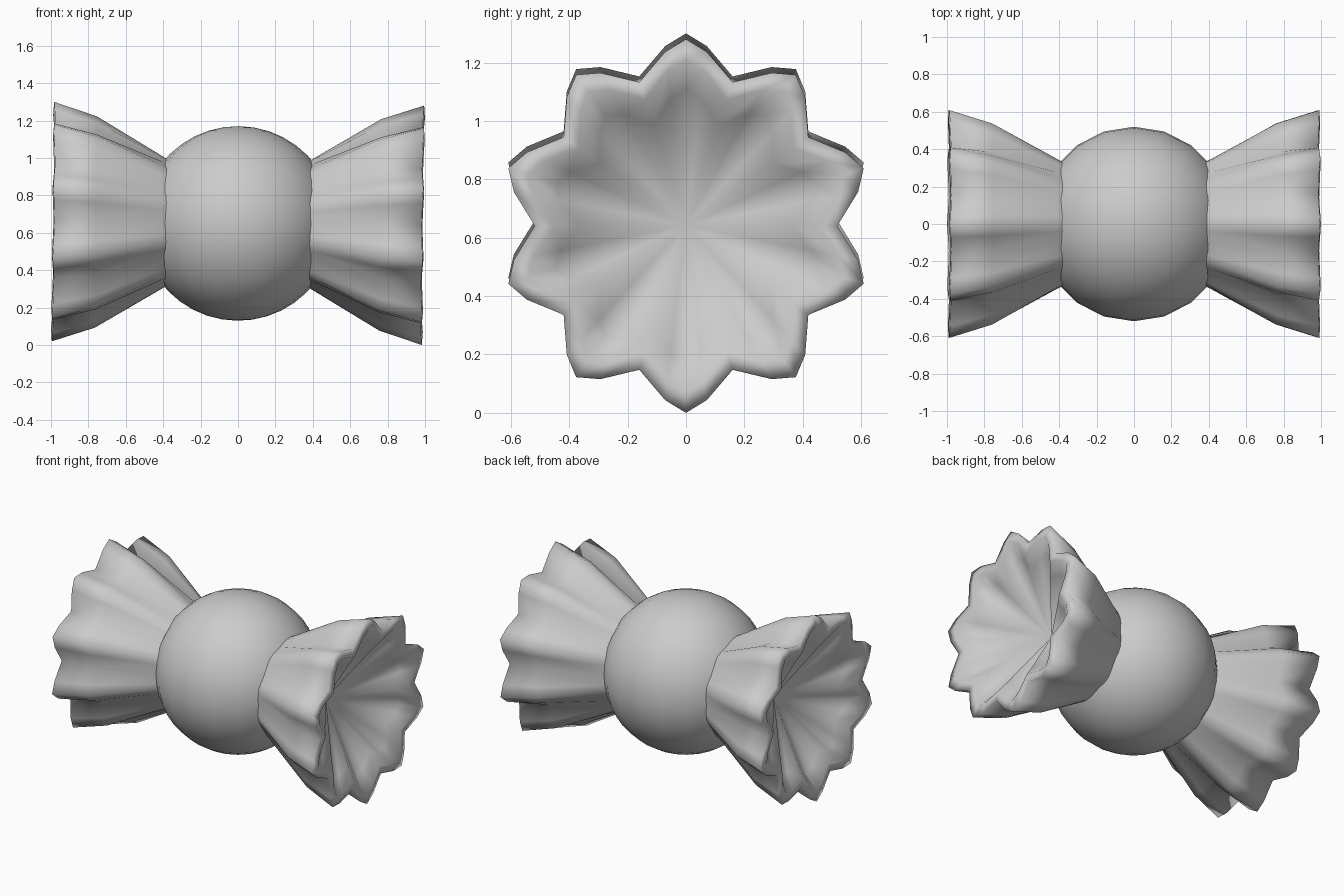
import bpy, bmesh
from math import sin, cos, pi, radians
from mathutils import Matrix

cube = bpy.data.objects.get("Cube")
if cube:
    bpy.data.objects.remove(cube, do_unlink=True)

CENTRE_Z = 0.65
TILT = 0.01      # slight lean of the whole sweet
PLEATS = 10

grey = bpy.data.materials.new("wrapper_grey")
grey.use_nodes = True
colour = (0.6, 0.6, 0.6, 1)
grey.diffuse_color = colour
grey.node_tree.nodes["Principled BSDF"].inputs["Base Color"].default_value = colour


def finish(name, bm):
    """Tilt, lift, smooth and link a finished mesh."""
    bmesh.ops.recalc_face_normals(bm, faces=bm.faces)
    bm.transform(Matrix.Translation((0, 0, CENTRE_Z)) @ Matrix.Rotation(TILT, 4, 'Y'))
    mesh = bpy.data.meshes.new(name)
    bm.to_mesh(mesh)
    bm.free()
    mesh.shade_smooth()
    mesh.materials.append(grey)
    obj = bpy.data.objects.new(name, mesh)
    bpy.context.collection.objects.link(obj)


def pleat_ring(bm, side, x, tip, valley, wave):
    """One star-shaped ring: tip, shoulder, valley, shoulder for every pleat."""
    shoulder = valley + (tip - valley) * 0.68
    steps = ((0, tip, wave), (6.8, shoulder, 0), (18, valley, -wave), (29.2, shoulder, 0))
    ring = []
    for i in range(PLEATS):
        for turn, r, dx in steps:
            a = pi / 2 + radians(i * 360 / PLEATS + turn)
            ring.append(bm.verts.new((side * (x + dx), r * cos(a), r * sin(a))))
    return ring


def wrapper_end(name, side):
    """Pleated flare with a thick rim and a shallow hollow running in to a point."""
    bm = bmesh.new()
    # x, tip radius, valley radius, wave of the edge
    profile = [(0.30, 0.295, 0.290, 0),
               (0.39, 0.345, 0.336, 0),
               (0.76, 0.565, 0.475, 0),
               (0.985, 0.64, 0.518, 0.004),
               (0.99, 0.57, 0.455, 0.004),
               (0.92, 0.47, 0.365, 0)]
    rings = [pleat_ring(bm, side, *row) for row in profile]
    n = len(rings[0])
    for a, b in zip(rings, rings[1:]):
        for i in range(n):
            j = (i + 1) % n
            bm.faces.new((a[i], a[j], b[j], b[i]))
    # hollow point outside the ball, hidden closure inside it
    for ring, x in ((rings[-1], 0.67), (rings[0], 0.25)):
        apex = bm.verts.new((side * x, 0, 0))
        for i in range(n):
            bm.faces.new((ring[i], ring[(i + 1) % n], apex))
    finish(name, bm)


# Round middle
ball = bmesh.new()
bmesh.ops.create_uvsphere(ball, u_segments=20, v_segments=20, radius=0.52)
finish("sweet_ball", ball)

# Twisted ends
wrapper_end("left_wrapper_end", 1)
wrapper_end("right_wrapper_end", -1)
